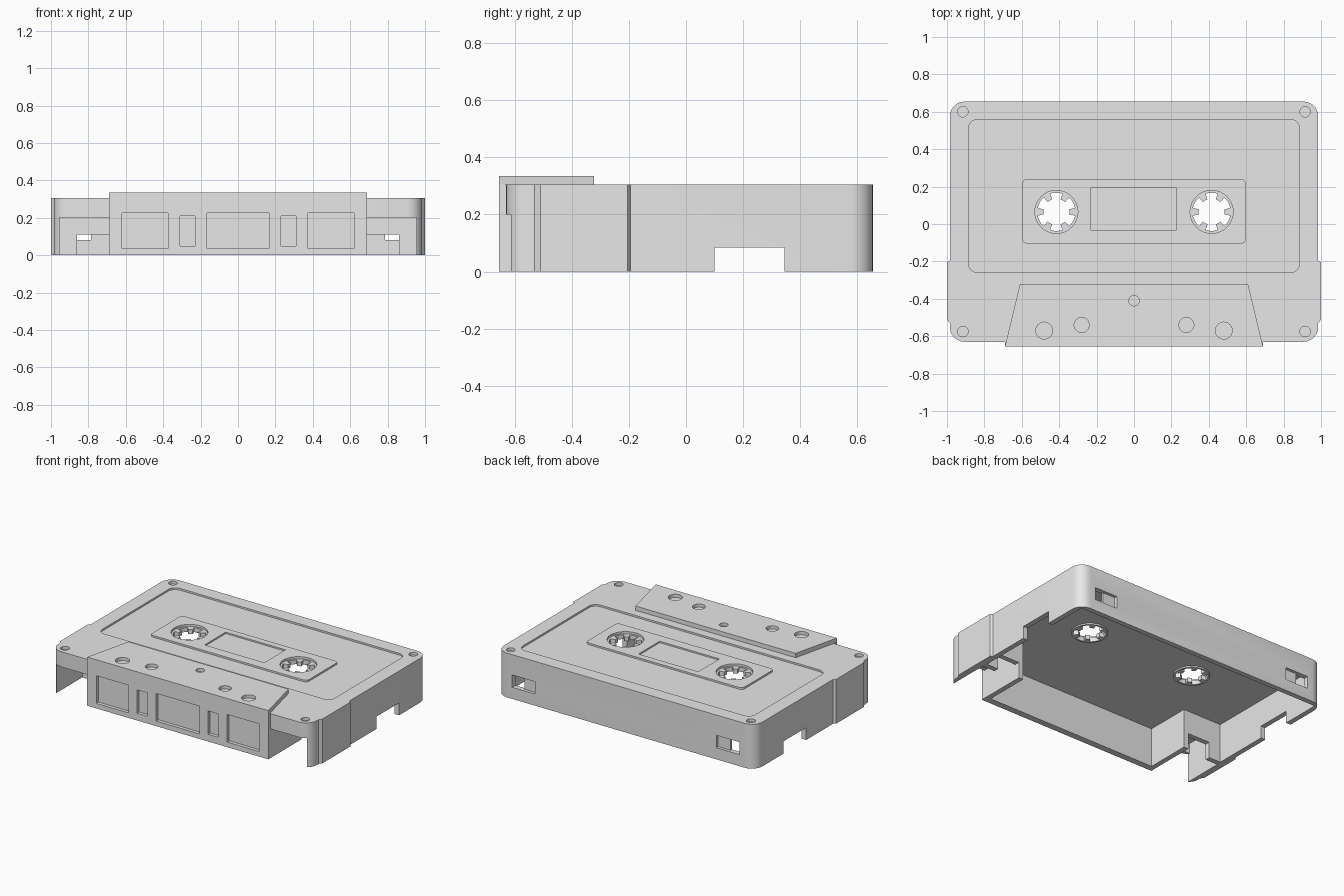
import bpy, bmesh, math

if "Cube" in bpy.data.objects:
    bpy.data.objects.remove(bpy.data.objects["Cube"], do_unlink=True)

grey = bpy.data.materials.new("light_grey_plastic")
grey.use_nodes = True
grey.diffuse_color = (0.8, 0.8, 0.8, 1)
grey.node_tree.nodes["Principled BSDF"].inputs["Base Color"].default_value = (0.8, 0.8, 0.8, 1)

TOP, CEILING, RAISED = 0.305, 0.27, 0.335
FLOOR = -0.1  # cutters start below the open underside


# Plan outlines
def rect(x0, x1, y0, y1):
    return [(x0, y0), (x1, y0), (x1, y1), (x0, y1)]


def arc(cx, cy, r, a0, a1, n):
    return [(cx + r * math.cos(a0 + (a1 - a0) * i / n),
             cy + r * math.sin(a0 + (a1 - a0) * i / n)) for i in range(n + 1)]


def circle(cx, cy, r, n=32):
    return arc(cx, cy, r, 0, math.tau, n)[:-1]


def rounded(x, y0, y1, r):
    q = math.pi / 2
    centres = [(x - r, y1 - r), (r - x, y1 - r), (r - x, y0 + r), (x - r, y0 + r)]
    return [p for i, (cx, cy) in enumerate(centres)
            for p in arc(cx, cy, r, i * q, (i + 1) * q, 6)]


def symmetric(half):
    return half + [(-x, y) for x, y in reversed(half)]


def both_sides(shapes):
    return shapes + [([(-x, y) for x, y in pts], a, b) for pts, a, b in shapes]


# Solid made of one or more upright prisms (outline, bottom, top)
def solid(name, shapes):
    bm = bmesh.new()
    for pts, z0, z1 in shapes:
        low = [bm.verts.new((x, y, z0)) for x, y in pts]
        high = [bm.verts.new((x, y, z1)) for x, y in pts]
        bm.faces.new(low)
        bm.faces.new(high)
        for i in range(len(pts)):
            j = (i + 1) % len(pts)
            bm.faces.new((low[i], low[j], high[j], high[i]))
    bmesh.ops.recalc_face_normals(bm, faces=bm.faces)
    mesh = bpy.data.meshes.new(name)
    bm.to_mesh(mesh)
    bm.free()
    mesh.materials.append(grey)
    obj = bpy.data.objects.new(name, mesh)
    bpy.context.collection.objects.link(obj)
    return obj


def activate(obj):
    bpy.ops.object.select_all(action='DESELECT')
    obj.select_set(True)
    bpy.context.view_layer.objects.active = obj


def cut(obj, shapes):
    cutter = solid("cutter", shapes)
    cutter.hide_render = True
    mod = obj.modifiers.new("cut", 'BOOLEAN')
    mod.operation, mod.solver, mod.object = 'DIFFERENCE', 'EXACT', cutter
    activate(obj)
    bpy.ops.object.modifier_apply(modifier=mod.name)
    bpy.data.objects.remove(cutter, do_unlink=True)


# Shell: rounded corners, side grips and a front block in one outline
half = [(0.69, -0.655), (0.69, -0.63)]
half += arc(0.905, -0.55, 0.08, -math.pi / 2, 0, 6)
half += [(0.985, -0.53), (1, -0.51), (1, -0.205), (0.985, -0.195)]
half += arc(0.905, 0.575, 0.08, 0, math.pi / 2, 6)
shell = solid("shell", [(symmetric(half), 0, TOP)])

# Hollow underside, front corner pockets and their openings
cavity = symmetric([(0.655, -0.61), (0.655, -0.295), (0.95, -0.295), (0.95, 0.62)])
cut(shell, [(cavity, FLOOR, CEILING)])
cut(shell, both_sides([(rect(0.69, 0.955, -0.6, -0.33), FLOOR, CEILING)]))
cut(shell, both_sides([(rect(0.69, 0.955, -0.645, -0.55), FLOOR, 0.2)]))

# Notches in the cross walls and side walls
cut(shell, both_sides([(rect(0.69, 0.86, -0.36, -0.25), FLOOR, 0.11),
                       (rect(0.92, 1.1, 0.1, 0.345), FLOOR, 0.085)]))

# Recessed windows along the front block
front = [(rect(0.375, 0.62, -0.7, -0.632), 0.035, 0.225),
         (rect(0.23, 0.31, -0.7, -0.632), 0.05, 0.21)]
cut(shell, both_sides(front) + [(rect(-0.165, 0.165, -0.7, -0.632), 0.035, 0.225)])

# Back tab slots: shallow recess, with the outer half open
cut(shell, both_sides([(rect(0.69, 0.865, 0.635, 0.7), 0.08, 0.165)]))
cut(shell, both_sides([(rect(0.785, 0.865, 0.6, 0.7), 0.08, 0.165)]))

# Label recess, screw holes and reel openings
cut(shell, [(rounded(0.885, -0.26, 0.56, 0.05), 0.293, 0.4)])
cut(shell, both_sides([(circle(0.915, y, 0.028, 20), 0.285, 0.4) for y in (-0.575, 0.6)]))
reel = (0.415, 0.065)
cut(shell, both_sides([(circle(*reel, 0.115), 0.2, 0.4)]))

# Raised plate around the reels with a recessed viewing window
plate = solid("window_plate", [(rounded(0.597, -0.105, 0.24, 0.025), 0.293, TOP)])
cut(plate, both_sides([(circle(*reel, 0.115), 0.2, 0.4)])
    + [(rect(-0.23, 0.225, -0.035, 0.195), 0.295, 0.4)])

# Toothed reel hubs
gear = []
for k in range(6):
    a = k * math.pi / 3
    gear += arc(*reel, 0.07, a - 0.2, a + 0.2, 2)
    gear += arc(*reel, 0.102, a + 0.2, a + math.pi / 3 - 0.2, 5)
hubs = solid("reel_hubs", both_sides([(circle(*reel, 0.115), 0.26, 0.29)]))
cut(hubs, both_sides([(gear, 0.2, 0.4)]))

# Raised trapezoid over the front block, with blind guide holes
head = solid("raised_head_area",
             [(symmetric([(0.69, -0.655), (0.61, -0.322)]), TOP, RAISED)])
guides = [(circle(0.48, -0.57, 0.045), 0.313, 0.4),
          (circle(0.28, -0.54, 0.04), 0.313, 0.4)]
cut(head, both_sides(guides) + [(circle(0, -0.41, 0.028, 20), 0.313, 0.4)])

for obj in (shell, plate, hubs, head):
    activate(obj)
    bpy.ops.object.shade_smooth_by_angle(angle=math.radians(30))
